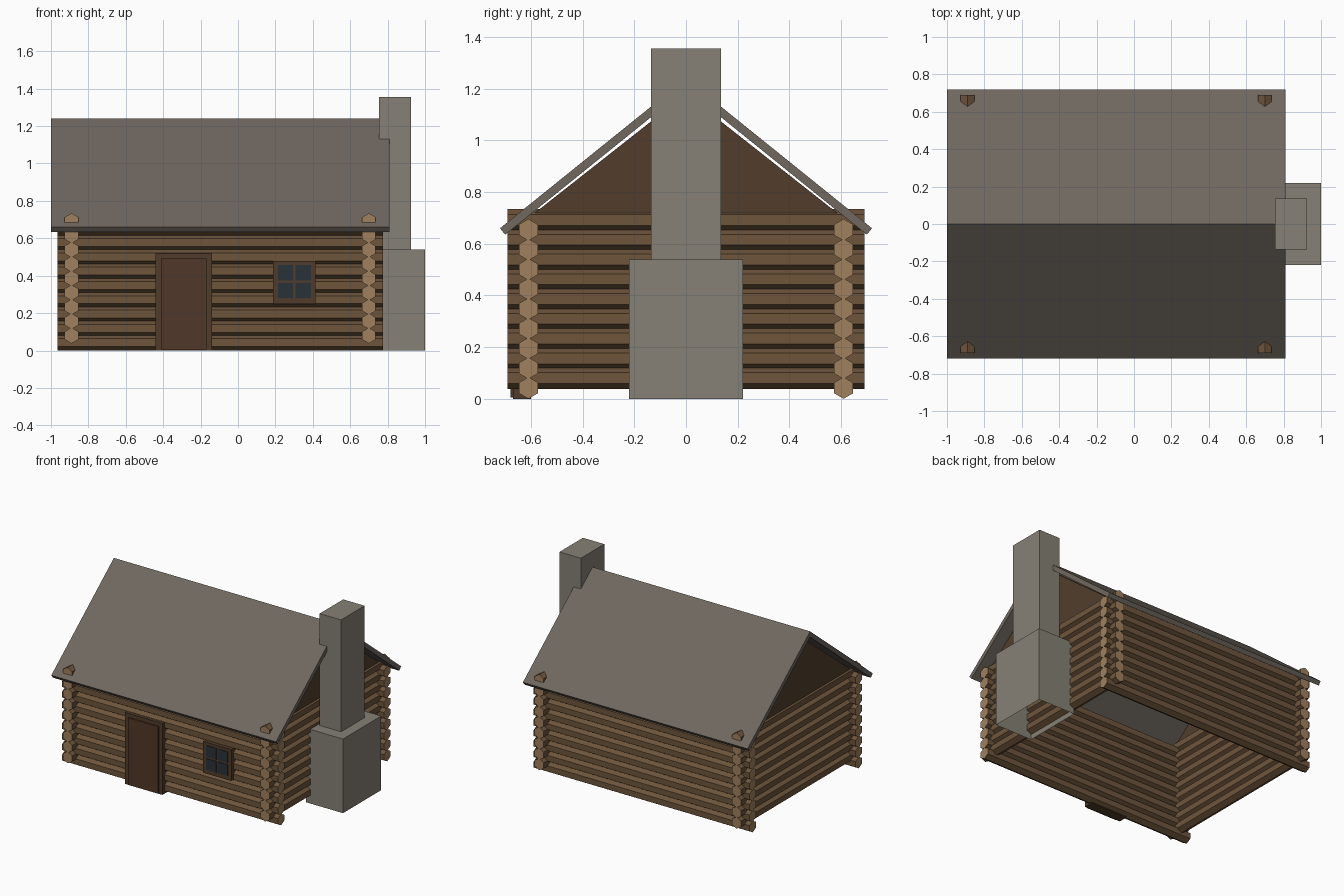
import bpy, bmesh, math

if "Cube" in bpy.data.objects:
    bpy.data.objects.remove(bpy.data.objects["Cube"])


def material(name, rgb):
    m = bpy.data.materials.new(name)
    m.diffuse_color = (*rgb, 1)
    m.use_nodes = True
    m.node_tree.nodes["Principled BSDF"].inputs["Base Color"].default_value = m.diffuse_color
    return m


BARK = material("bark", (0.156, 0.091, 0.045))
CUT = material("cut_wood", (0.35, 0.216, 0.112))
BOARD = material("gable_board", (0.085, 0.048, 0.025))
DOOR = material("door_wood", (0.08, 0.038, 0.021))
TRIM = material("trim_wood", (0.08, 0.046, 0.025))
GLASS = material("glass", (0.022, 0.032, 0.04))
SHINGLE = material("shingle", (0.16, 0.138, 0.117))
STONE = material("stone", (0.24, 0.22, 0.18))


def prisms(name, profiles, axis, a, b, mats, open_bottom=False):
    """Extrude closed profiles along x or y from a to b, into one object.
    A second material goes on the end caps."""
    bm = bmesh.new()
    for pts in profiles:
        rings = []
        for t in (a, b):
            rings.append([bm.verts.new((t, u, v) if axis == 'x' else (u, t, v))
                          for u, v in pts])
        n = len(pts)
        for ring in rings:
            bm.faces.new(ring).material_index = len(mats) - 1
        for i in range(n):
            j = (i + 1) % n
            bm.faces.new((rings[0][i], rings[0][j], rings[1][j], rings[1][i]))
    bmesh.ops.recalc_face_normals(bm, faces=bm.faces)
    if open_bottom:
        low = [f for f in bm.faces if f.normal.z < -0.9]
        bmesh.ops.delete(bm, geom=low, context='FACES_ONLY')
    me = bpy.data.meshes.new(name)
    bm.to_mesh(me)
    bm.free()
    for m in mats:
        me.materials.append(m)
    ob = bpy.data.objects.new(name, me)
    bpy.context.collection.objects.link(ob)
    return ob


def rect(u0, u1, v0, v1):
    return [(u0, v0), (u1, v0), (u1, v1), (u0, v1)]


def hexagon(u, v, r=0.042):
    return [(u + r * math.sin(k * math.pi / 3), v + r * math.cos(k * math.pi / 3))
            for k in range(6)]


# Log walls: nine hexagonal logs per wall, courses staggered at the corners
CX, PITCH, COUNT = -0.095, 0.0765, 9
for name, y in (("front_wall_logs", -0.61), ("back_wall_logs", 0.61)):
    logs = [hexagon(y, 0.042 + i * PITCH) for i in range(COUNT)]
    prisms(name, logs, 'x', CX - 0.87, CX + 0.87, [BARK, CUT])
for name, x in (("left_wall_logs", CX - 0.795), ("right_wall_logs", CX + 0.795)):
    logs = [hexagon(x, 0.08 + i * PITCH) for i in range(COUNT)]
    prisms(name, logs, 'y', -0.69, 0.69, [BARK, CUT])

# Gable boards above the end walls
for name, x in (("left_gable", CX - 0.795), ("right_gable", CX + 0.795)):
    prisms(name, [[(-0.61, 0.70), (0.61, 0.70), (0, 1.18)]], 'x',
           x - 0.025, x + 0.025, [BOARD])

# Roof: one folded slab
prisms("roof", [[(-0.72, 0.66), (0, 1.24), (0.72, 0.66),
                 (0.70, 0.635), (0, 1.199), (-0.70, 0.635)]],
       'x', -1.0, 0.81, [SHINGLE])

# Chimney
prisms("chimney_base", [rect(0.70, 1.0, 0, 0.54)], 'y', -0.22, 0.22, [STONE], True)
prisms("chimney_stack", [rect(0.753, 0.925, 0.54, 1.355)], 'y', -0.135, 0.135, [STONE])

# Door
prisms("door_frame", [rect(-0.44, -0.14, 0, 0.52)], 'y', -0.67, -0.60, [TRIM])
prisms("door_panel", [rect(-0.412, -0.168, 0.005, 0.493)], 'y', -0.68, -0.61, [DOOR])

# Window with four panes
prisms("window_frame", [rect(0.187, 0.415, 0.25, 0.478)], 'y', -0.67, -0.60, [TRIM])
panes = [rect(u, u + 0.081, v, v + 0.081)
         for u in (0.213, 0.308) for v in (0.28, 0.375)]
prisms("window_panes", panes, 'y', -0.674, -0.62, [GLASS])
